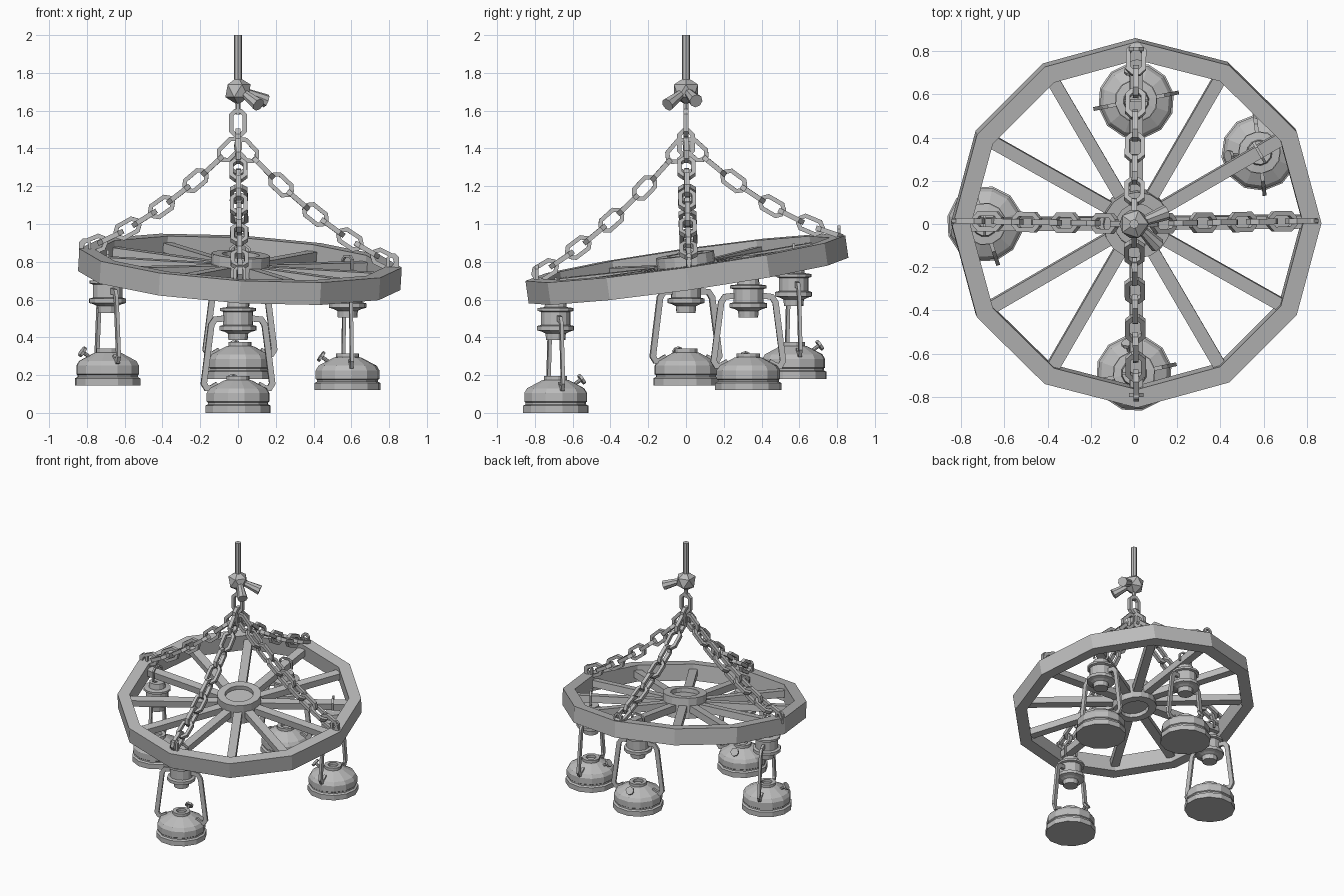
import bpy, bmesh, math
from mathutils import Matrix, Vector

cube = bpy.data.objects.get("Cube")
if cube:
    bpy.data.objects.remove(cube, do_unlink=True)

grey = bpy.data.materials.new("plain grey")
grey.use_nodes = True
grey.diffuse_color = (0.5, 0.5, 0.5, 1)
grey.node_tree.nodes["Principled BSDF"].inputs["Base Color"].default_value = (0.5, 0.5, 0.5, 1)


def build(name, verts, faces):
    bm = bmesh.new()
    vs = [bm.verts.new(v) for v in verts]
    for f in faces:
        bm.faces.new([vs[i] for i in f])
    bmesh.ops.remove_doubles(bm, verts=bm.verts, dist=0.0001)
    bmesh.ops.recalc_face_normals(bm, faces=bm.faces)
    me = bpy.data.meshes.new(name)
    bm.to_mesh(me)
    bm.free()
    me.materials.append(grey)
    return me


def place(name, me, matrix):
    ob = bpy.data.objects.new(name, me)
    bpy.context.scene.collection.objects.link(ob)
    ob.matrix_world = matrix
    return ob


def lathe(name, profile, sides, closed=False):
    """Turn an (r, z) profile round z; a closed profile makes a ring."""
    n = len(profile)
    verts = [(r * math.cos(a), r * math.sin(a), z)
             for a in (math.tau * i / sides for i in range(sides)) for r, z in profile]
    faces = []
    for i in range(sides):
        j = (i + 1) % sides
        for k in range(n if closed else n - 1):
            m = (k + 1) % n
            faces.append((i * n + k, j * n + k, j * n + m, i * n + m))
    return build(name, verts, faces)


def sweep(name, path, width, depth, closed=False):
    """Rectangular bar along a path in the xz plane, mitred at corners."""
    n = len(path)
    pts = [Vector(p) for p in path]
    verts = []
    for i, p in enumerate(pts):
        a = pts[i - 1] if closed or i else p
        b = pts[(i + 1) % n] if closed or i < n - 1 else p
        t = ((p - a).normalized() + (b - p).normalized()).normalized()
        s = Vector((-t.y, t.x)) * width / 2
        for sx, sy in ((1, 1), (1, -1), (-1, -1), (-1, 1)):
            verts.append((p.x + sx * s.x, sy * depth / 2, p.y + sx * s.y))
    faces = [(4 * i + k, 4 * i + (k + 1) % 4,
              4 * ((i + 1) % n) + (k + 1) % 4, 4 * ((i + 1) % n) + k)
             for i in range(n if closed else n - 1) for k in range(4)]
    if not closed:
        faces += [(0, 1, 2, 3), tuple(4 * n - 4 + k for k in range(4))]
    return build(name, verts, faces)


def axes(x, y, z, loc):
    return Matrix((x, y, z)).transposed().to_4x4() if loc is None else \
        Matrix.Translation(loc) @ Matrix((x, y, z)).transposed().to_4x4()


def aim(loc, target):
    """Matrix at loc with z pointing to target."""
    d = Vector(target) - Vector(loc)
    return Matrix.Translation(loc) @ d.to_track_quat('Z', 'Y').to_matrix().to_4x4()


def turn(angle, axis='Z'):
    return Matrix.Rotation(math.radians(angle), 4, axis)


# Tilted wheel: rim, hub and spokes
wheel = Matrix.Translation((0.01, 0.005, 0.76)) @ turn(8.1, 'X') @ turn(3.4, 'Y')
H = 0.06
place("wheel_rim", lathe("wheel_rim", [(0.855, -H), (0.855, H), (0.77, H), (0.77, -H)], 12, True), wheel)
place("wheel_hub", lathe("wheel_hub", [(0, -0.04), (0.1, -0.04), (0.1, -0.07), (0.155, -0.07),
                                       (0.155, 0.08), (0.1, 0.08), (0.1, 0.05), (0, 0.05)], 16), wheel)
spoke = sweep("spoke", [(0.13, 0), (0.785, 0)], 0.05, 0.06)
for i in range(12):
    place("spoke", spoke, wheel @ turn(30 * i))

# Hanging rope, knot and loose rope ends
place("rope", lathe("rope", [(0, 0), (0.022, 0), (0.022, 0.3), (0, 0.3)], 8), Matrix.Translation((0, 0, 1.7)))
bm = bmesh.new()
bmesh.ops.create_icosphere(bm, subdivisions=1, radius=0.075)
knot = bpy.data.meshes.new("rope_knot")
bm.to_mesh(knot)
bm.free()
knot.materials.append(grey)
place("rope_knot", knot, Matrix.Translation((0, 0, 1.705)))
tail = lathe("rope_end", [(0, 0), (0.018, 0), (0.036, 0.16), (0, 0.16)], 8)
for end in ((0.14, 0.05, 1.655), (0.11, -0.1, 1.63)):
    place("rope_end", tail, aim((0.01, 0, 1.71), end))
place("rope_loop", lathe("rope_loop", [(0, 0), (0.014, 0), (0.014, 0.12), (0, 0.12)], 6),
      Matrix.Translation((0, 0, 1.58)))

# Chains: one shared link, alternate links turned a quarter
L, W, C = 0.064, 0.036, 0.022
link = sweep("chain_link", [(L, W - C), (L - C, W), (C - L, W), (-L, W - C),
                            (-L, C - W), (C - L, -W), (L - C, -W), (L, C - W)], 0.024, 0.026, True)


def add_link(name, loc, direction, flat):
    t = direction.normalized()
    side = Vector((0, 0, 1)).cross(t)
    side = side.normalized() if side.length > 0.01 else Vector((0, 1, 0))
    up = t.cross(side)
    m = axes(t, up, -side, loc) if flat else axes(t, side, up, loc)
    return place(name, link, m)


down = Vector((0, 0, -1))
add_link("top_link", Vector((0, 0, 1.535)), down, False)
add_link("gather_link", Vector((0, 0, 1.43)), down, True)
top = Vector((0, 0, 1.44))
for end in ((-0.81, 0.015, 0.87), (0.82, 0.015, 0.79), (0.01, 0.81, 0.94), (0.01, -0.79, 0.73)):
    span = Vector(end) - top
    n = round(span.length / 0.112)
    for i in range(n):
        u = (i + 0.5) / n
        sag = Vector((0, 0, -0.26 * u * (1 - u)))
        slope = span + Vector((0, 0, -0.26 * (1 - 2 * u)))
        add_link("chain_link", top + span * u + sag, slope, i % 2 == 1)
    eye = add_link("rim_eye", Vector(end), down, False)
    eye.matrix_world = eye.matrix_world @ Matrix.Scale(0.7, 4)

# Lantern parts, with z measured from the lantern's foot
lantern = {
    "lantern_base": lathe("lantern_base", [
        (0, 0), (0.177, 0), (0.177, 0.038), (0.163, 0.045), (0.163, 0.055), (0.17, 0.06),
        (0.17, 0.105), (0.155, 0.13), (0.075, 0.172), (0.062, 0.175), (0.062, 0.195),
        (0.036, 0.195), (0.036, 0.175), (0, 0.175)], 12),
    "lantern_burner": lathe("lantern_burner", [
        (0, 0.385), (0.052, 0.385), (0.055, 0.42), (0.075, 0.43), (0.1, 0.437), (0.1, 0.46),
        (0.08, 0.465), (0.08, 0.535), (0.097, 0.54), (0.097, 0.555), (0.06, 0.56),
        (0.055, 0.6), (0, 0.6)], 12),
}
handle = sweep("lantern_handle", [(0.11, 0.15), (0.145, 0.13), (0.17, 0.13), (0.185, 0.155),
                                  (0.145, 0.465), (0.125, 0.495), (0.07, 0.5)], 0.033, 0.018)
hook = sweep("lantern_hook", [(0, 0.59), (0.05, 0.62), (0.05, 0.69), (0.025, 0.71),
                              (-0.025, 0.71), (-0.05, 0.69), (-0.05, 0.64)], 0.013, 0.013)
knob = lathe("wick_knob", [(0, 0), (0.01, 0), (0.01, 0.06), (0.03, 0.06), (0.03, 0.075), (0, 0.075)], 8)

# Four lanterns: foot position, turn, and direction of the spoke above
for loc, angle, spoke_angle in (((0.01, 0.57, 0.18), 11, 90), ((0.58, 0.33, 0.12), 97, 30),
                                ((-0.69, 0, 0.145), 108, 180), ((0, -0.69, 0), 12, 270)):
    base = Matrix.Translation(loc)
    m = base @ turn(angle)
    for name, me in lantern.items():
        place(name, me, m)
    for half in (0, 180):
        place("lantern_handle", handle, m @ turn(half))
    place("wick_knob", knob, m @ aim((0, 0.085, 0.14), (0, 0.15, 0.185)))
    place("lantern_hook", hook, base @ turn(spoke_angle + 90))
